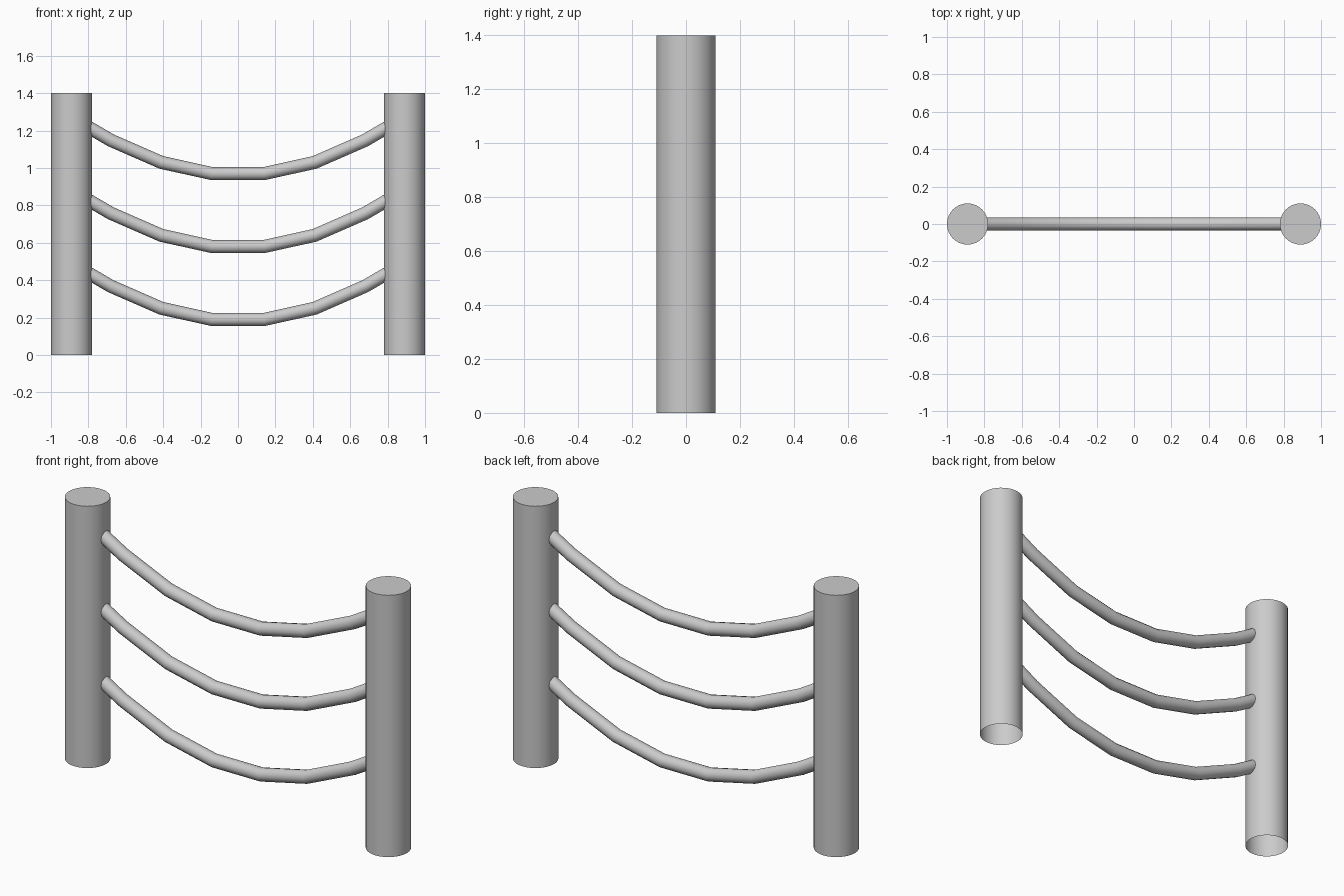
import bpy, bmesh, math
from mathutils import Matrix

if "Cube" in bpy.data.objects:
    bpy.data.objects.remove(bpy.data.objects["Cube"])

POST_X, POST_R, POST_H = 0.89, 0.11, 1.4
ROPE_R = 0.035


def add_post(name, x):
    # round post, capped on top and open where it meets the ground
    bm = bmesh.new()
    bmesh.ops.create_cone(bm, cap_ends=True, segments=32, radius1=POST_R,
                          radius2=POST_R, depth=POST_H,
                          matrix=Matrix.Translation((x, 0, POST_H / 2)))
    bm.normal_update()
    bottom = [f for f in bm.faces if f.normal.z < -0.9]
    bmesh.ops.delete(bm, geom=bottom, context='FACES_ONLY')
    for f in bm.faces:
        f.smooth = abs(f.normal.z) < 0.5
    for e in bm.edges:
        if any(abs(f.normal.z) > 0.5 for f in e.link_faces):
            e.smooth = False
    mesh = bpy.data.meshes.new(name)
    bm.to_mesh(mesh)
    bm.free()
    bpy.context.collection.objects.link(bpy.data.objects.new(name, mesh))


def add_rope(name, z):
    # sagging rope of straight segments, ends buried in the posts
    half = [(0.14, 0.0), (0.41, 0.06), (0.68, 0.178), (0.86, 0.283)]
    pts = [(-x, dz) for x, dz in reversed(half)] + half
    curve = bpy.data.curves.new(name, 'CURVE')
    curve.dimensions = '3D'
    curve.bevel_depth = ROPE_R
    curve.bevel_resolution = 4
    spline = curve.splines.new('POLY')
    spline.points.add(len(pts) - 1)
    for p, (x, dz) in zip(spline.points, pts):
        p.co = (x, 0, z + dz, 1)
    spline.use_smooth = True
    obj = bpy.data.objects.new(name, curve)
    bpy.context.collection.objects.link(obj)
    bpy.ops.object.select_all(action='DESELECT')
    obj.select_set(True)
    bpy.context.view_layer.objects.active = obj
    bpy.ops.object.convert(target='MESH')


# posts
add_post("left_post", -POST_X)
add_post("right_post", POST_X)

# ropes
for name, z in (("lower_rope", 0.19), ("middle_rope", 0.58), ("upper_rope", 0.97)):
    add_rope(name, z)
